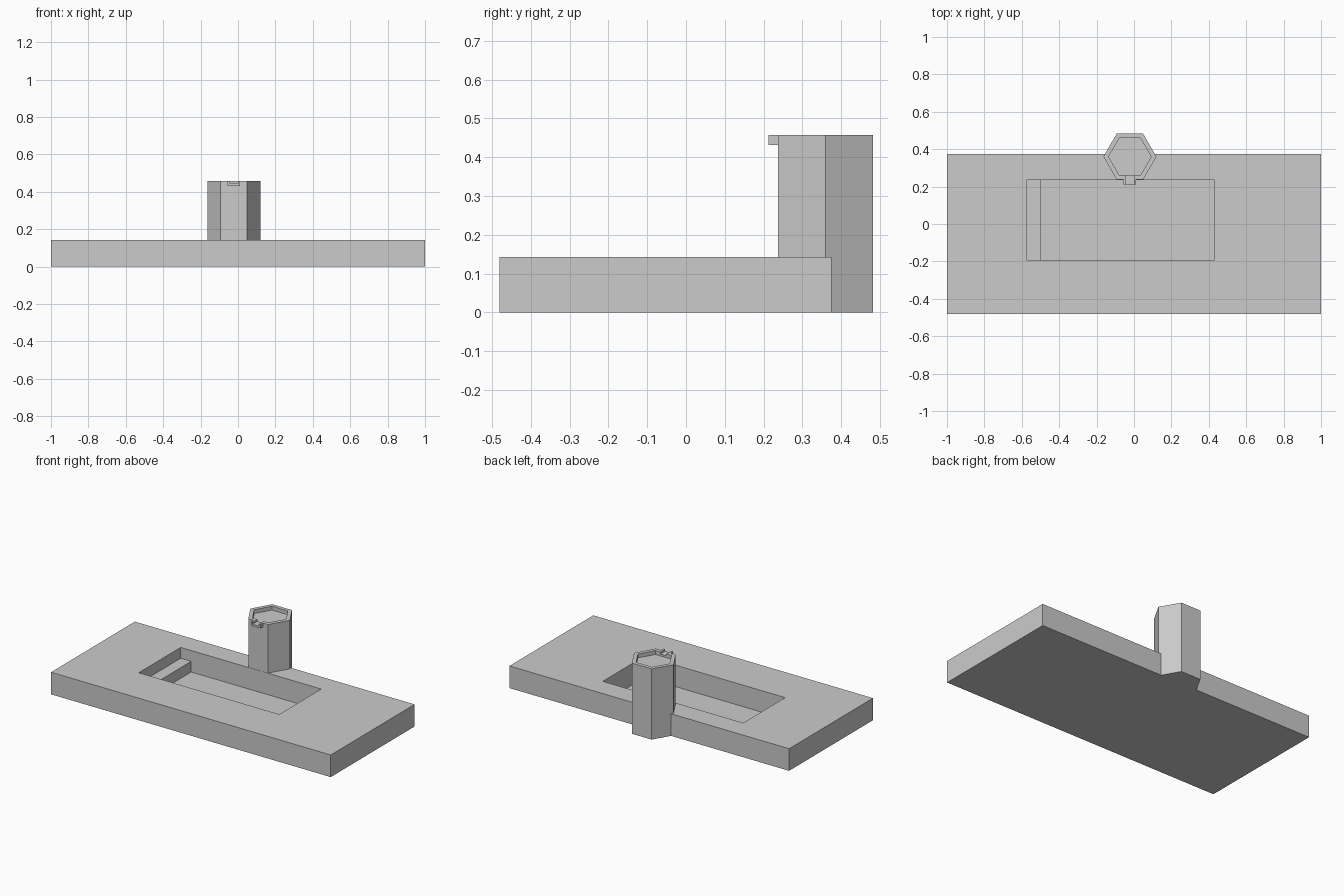
import bpy
import bmesh
from math import cos, sin, pi

if "Cube" in bpy.data.objects:
    bpy.data.objects.remove(bpy.data.objects["Cube"])


def prism(name, profile, z0, z1):
    """Extrude a flat outline from z0 up to z1."""
    bm = bmesh.new()
    face = bm.faces.new([bm.verts.new((x, y, z0)) for x, y in profile])
    ext = bmesh.ops.extrude_face_region(bm, geom=[face])["geom"]
    top = [v for v in ext if isinstance(v, bmesh.types.BMVert)]
    bmesh.ops.translate(bm, verts=top, vec=(0, 0, z1 - z0))
    bmesh.ops.recalc_face_normals(bm, faces=bm.faces)
    mesh = bpy.data.meshes.new(name)
    bm.to_mesh(mesh)
    bm.free()
    obj = bpy.data.objects.new(name, mesh)
    bpy.context.collection.objects.link(obj)
    return obj


def rect(x0, x1, y0, y1):
    return [(x0, y0), (x1, y0), (x1, y1), (x0, y1)]


def hexagon(radius):
    return [(CX + radius * cos(i * pi / 3), CY + radius * sin(i * pi / 3))
            for i in range(6)]


def boolean(target, other, operation="DIFFERENCE"):
    mod = target.modifiers.new(other.name, "BOOLEAN")
    mod.operation = operation
    mod.solver = "EXACT"
    mod.object = other
    other.hide_render = True
    other.hide_viewport = True


CX, CY = -0.022, 0.36
SLAB_TOP, TOWER_TOP = 0.143, 0.457

# Slab with a rectangular basin
slab = prism("slab", rect(-1, 1, -0.481, 0.375), 0, SLAB_TOP)
basin = prism("basin_cutter", rect(-0.575, 0.43, -0.192, 0.236), 0.004, 0.2)
boolean(slab, basin)

# Step at the left end of the basin
prism("basin_step", rect(-0.575, -0.5, -0.192, 0.236), 0.004, 0.073)

# Hexagonal tower with a front spout, shallow bowl and pouring channel
tower = prism("tower", hexagon(0.1415), 0, TOWER_TOP)
spout = prism("spout_block", rect(CX - 0.034, CX + 0.034, 0.212, 0.25),
              0.432, TOWER_TOP)
bowl = prism("bowl_cutter", hexagon(0.114), 0.432, 0.5)
channel = prism("channel_cutter", rect(CX - 0.022, CX + 0.022, 0.19, 0.3),
                0.444, 0.5)
boolean(tower, spout, "UNION")
boolean(tower, bowl)
boolean(tower, channel)
